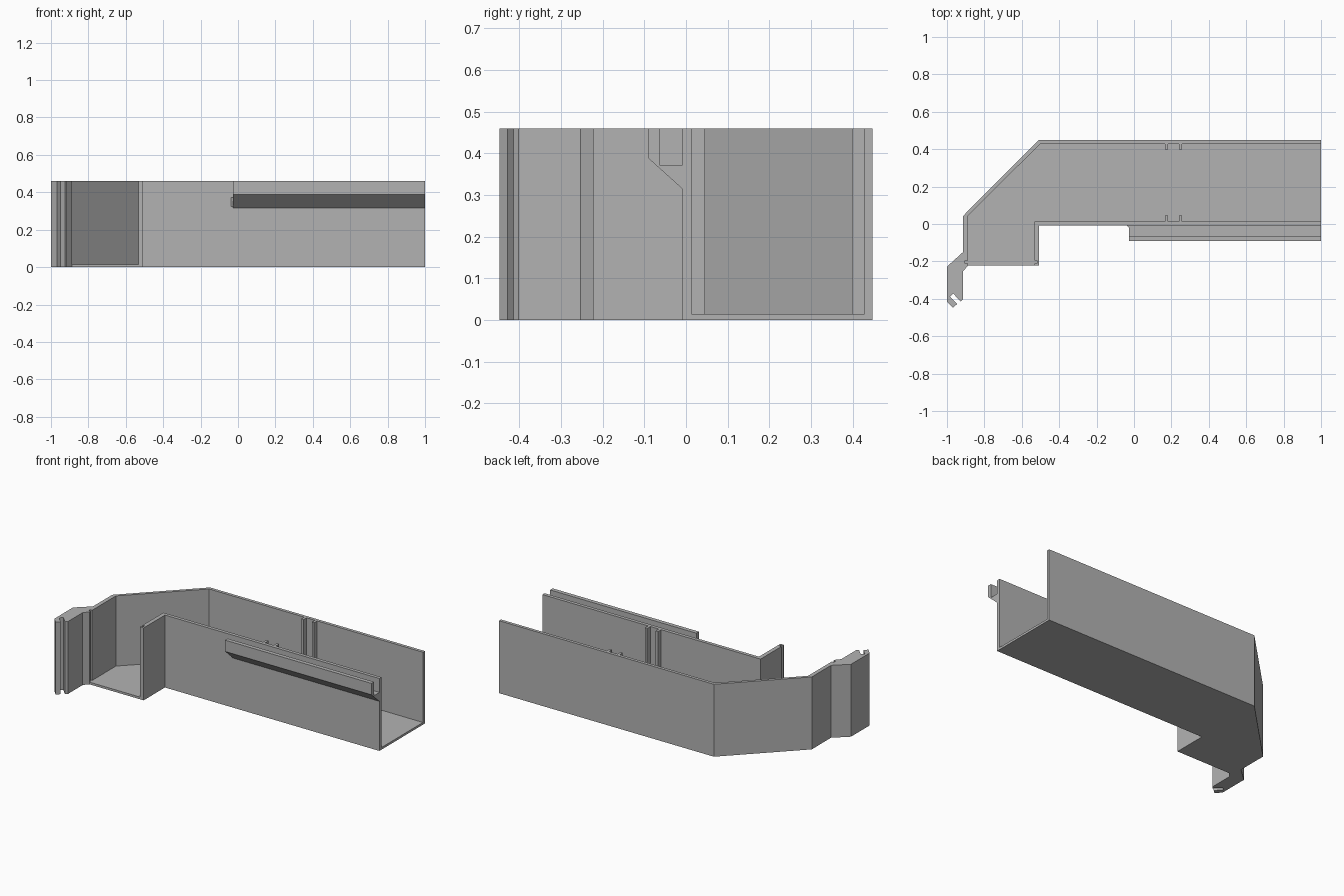
import bpy
import bmesh
from mathutils import Vector

cube = bpy.data.objects.get("Cube")
if cube:
    bpy.data.objects.remove(cube, do_unlink=True)

HEIGHT = 0.46
FLOOR = 0.014

grey = bpy.data.materials.new("plain grey")
grey.use_nodes = True
colour = (0.45, 0.45, 0.45, 1)
grey.diffuse_color = colour
grey.node_tree.nodes["Principled BSDF"].inputs["Base Color"].default_value = colour


def extrude(name, points, start, end, axis="z"):
    """Extrude an outline: (x, y) along z, or (y, z) along x."""
    def place(p, t):
        return (p[0], p[1], t) if axis == "z" else (t, p[0], p[1])
    bm = bmesh.new()
    face = bm.faces.new([bm.verts.new(place(p, start)) for p in points])
    top = bmesh.ops.extrude_face_region(bm, geom=[face])["geom"]
    moved = [v for v in top if isinstance(v, bmesh.types.BMVert)]
    shift = Vector(place((0, 0), end - start))
    bmesh.ops.translate(bm, verts=moved, vec=shift)
    bmesh.ops.recalc_face_normals(bm, faces=bm.faces)
    mesh = bpy.data.meshes.new(name)
    bm.to_mesh(mesh)
    bm.free()
    mesh.materials.append(grey)
    obj = bpy.data.objects.new(name, mesh)
    bpy.context.collection.objects.link(obj)
    return obj


# Inner outlines, with a panel groove on each side of the short opening
inner_back = [(-0.888, -0.223), (-0.888, -0.21), (-0.903, -0.21),
              (-0.903, -0.195), (-0.888, -0.195), (-0.888, 0.043),
              (-0.502, 0.428), (1, 0.428)]
inner_front = [(1, 0.013), (-0.533, 0.013), (-0.533, -0.195), (-0.519, -0.195),
               (-0.519, -0.21), (-0.533, -0.21), (-0.533, -0.223)]

# Back wall with bent end arm and slotted hook tip
arm = [(-0.914, 0.043), (-0.914, -0.15), (-1, -0.228), (-1, -0.415),
       (-0.968, -0.448), (-0.946, -0.428), (-0.984, -0.39), (-0.967, -0.372),
       (-0.926, -0.414), (-0.914, -0.402), (-0.914, -0.253)]
extrude("back_wall", [(1, 0.448), (-0.51, 0.448)] + arm + inner_back, 0, HEIGHT)

# Front wall with short return
extrude("front_wall", inner_front + [(-0.507, -0.223), (-0.507, -0.009), (1, -0.009)],
        0, HEIGHT)

# Channel floor
extrude("floor", inner_back + inner_front, 0, FLOOR)

# Two pairs of ribs that hold a divider
for x in (0.166, 0.241):
    for side, low, high in (("front", 0.013, 0.046), ("back", 0.398, 0.428)):
        extrude(side + "_rib", [(x, low), (x + 0.016, low), (x + 0.016, high), (x, high)],
                FLOOR, HEIGHT)

# Hanging rail on the outside of the front wall
rail = [(-0.009, 0.315), (-0.09, 0.388), (-0.09, HEIGHT), (-0.064, HEIGHT),
        (-0.064, 0.372), (-0.009, 0.372)]
extrude("hanging_rail", rail, -0.028, 1, "x")
extrude("rail_gusset", [(-0.038, -0.009), (-0.028, -0.02), (-0.028, -0.009)], 0.325, 0.372)
